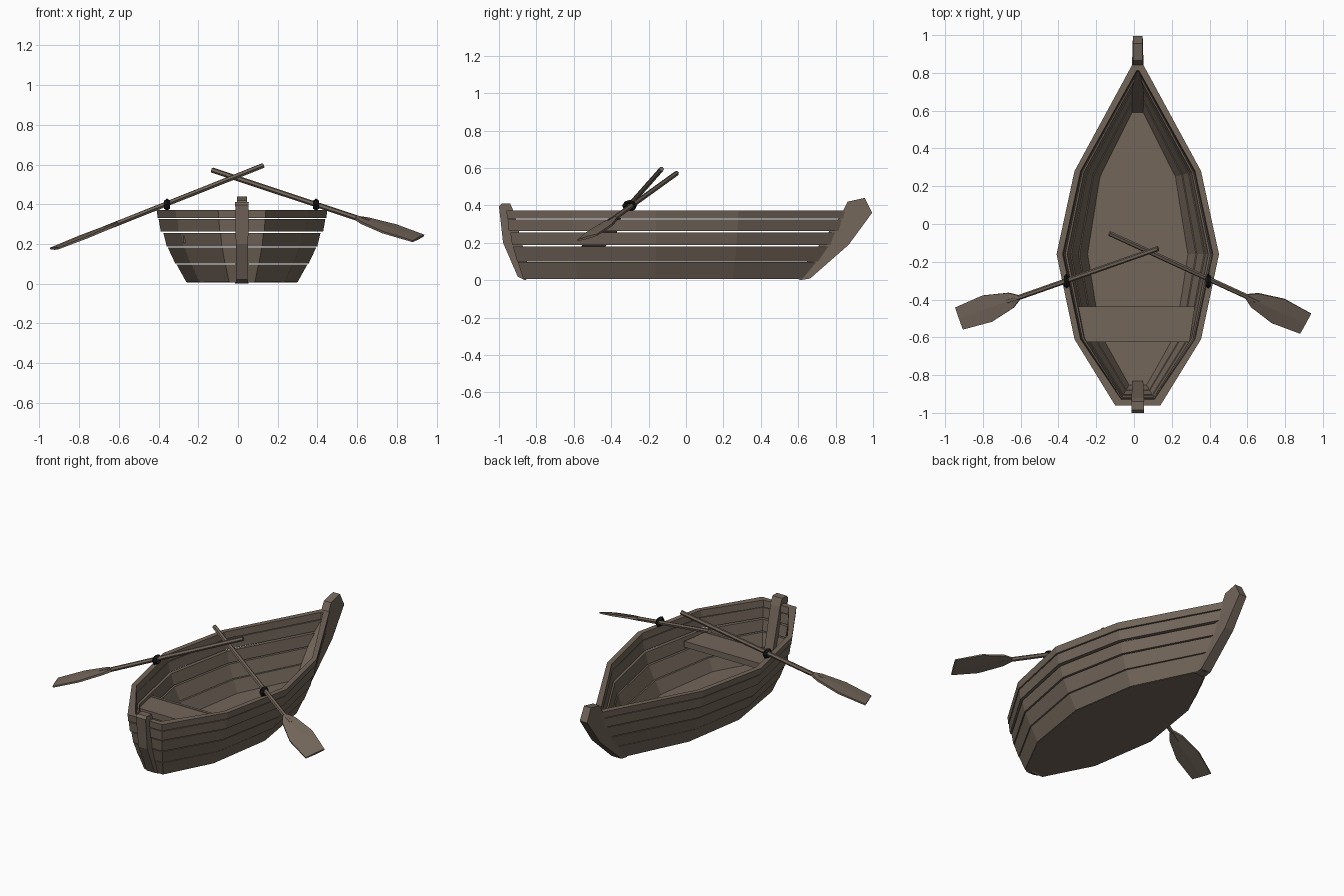
import bpy, bmesh, math
from mathutils import Vector

if "Cube" in bpy.data.objects:
    bpy.data.objects.remove(bpy.data.objects["Cube"])

CX = 0.02  # hull centre line


def material(name, rgb):
    m = bpy.data.materials.new(name)
    m.diffuse_color = (*rgb, 1)
    m.use_nodes = True
    m.node_tree.nodes["Principled BSDF"].inputs["Base Color"].default_value = m.diffuse_color
    return m


WOOD = material("weathered wood", (0.17, 0.132, 0.102))
IRON = material("black iron", (0.008, 0.008, 0.008))


def finish(name, bm, mat):
    bmesh.ops.recalc_face_normals(bm, faces=bm.faces)
    me = bpy.data.meshes.new(name)
    bm.to_mesh(me)
    bm.free()
    me.materials.append(mat)
    ob = bpy.data.objects.new(name, me)
    bpy.context.collection.objects.link(ob)
    return ob


def loft(name, rings, mat=WOOD, closed=False):
    """Skin a list of equal rings; cap the ends unless the loft is closed."""
    bm = bmesh.new()
    vs = [[bm.verts.new(p) for p in r] for r in rings]
    n = len(vs[0])
    pairs = list(zip(vs, vs[1:])) + ([(vs[-1], vs[0])] if closed else [])
    for a, b in pairs:
        for i in range(n):
            j = (i + 1) % n
            bm.faces.new((a[i], a[j], b[j], b[i]))
    if not closed:
        bm.faces.new(vs[0])
        bm.faces.new(vs[-1])
    return finish(name, bm, mat)


# Half outlines (half width, y) of the hull from bow to stern, floor and rim
LOW = [(0.015, 0.66), (0.215, 0.25), (0.28, -0.16), (0.215, -0.58), (0.065, -0.87)]
HIGH = [(0.02, 0.86), (0.335, 0.28), (0.43, -0.16), (0.335, -0.61), (0.12, -0.96)]


def outline(s, z, inset=0.0):
    """Closed hull outline at blend s between floor and rim."""
    half = []
    for i, ((w0, y0), (w1, y1)) in enumerate(zip(LOW, HIGH)):
        w = max(w0 + (w1 - w0) * s - inset, 0.006)
        y = y0 + (y1 - y0) * s
        y += inset * (-1.5 if i == 0 else 1 if i == 4 else 0)
        half.append((w, y))
    right = [Vector((CX + w, y, z)) for w, y in half]
    left = [Vector((CX - w, y, z)) for w, y in reversed(half)]
    return right + left


# Overlapping hull planks and the rim, with narrow gaps: z0, s0, z1, s1, thickness
PLANKS = [
    (0.008, 0.00, 0.097, 0.33, 0.022),
    (0.101, 0.37, 0.181, 0.62, 0.022),
    (0.187, 0.66, 0.256, 0.77, 0.022),
    (0.264, 0.86, 0.325, 0.93, 0.025),
    (0.330, 0.96, 0.372, 1.00, 0.032),
]
for k, (z0, s0, z1, s1, t) in enumerate(PLANKS):
    name = "rim" if k == 4 else f"hull_plank_{k + 1}"
    loft(name, [outline(s0, z0), outline(s1, z1),
                outline(s1, z1, t), outline(s0, z0, t)], closed=True)

# Floor
loft("floor", [outline(0, 0.006, 0.004), outline(0, 0.022, 0.004)])


def post(name, profile, w_low, w_high):
    """Side profile (y, z) made into a post that changes width with height."""
    rings = []
    for side in (-1, 1):
        rings.append([(CX + side * (w_low + (w_high - w_low) * z / 0.4), y, z)
                      for y, z in profile])
    return loft(name, rings)


# Bow stem and stern post
post("bow_stem", [(0.59, 0.02), (0.61, 0.0), (0.665, 0.01), (0.87, 0.19), (0.995, 0.36),
                  (0.955, 0.44), (0.865, 0.42), (0.83, 0.35)], 0.034, 0.025)
post("stern_post", [(-0.83, 0.02), (-0.86, 0.0), (-0.9, 0.02), (-0.978, 0.2), (-1.0, 0.395),
                    (-0.985, 0.41), (-0.94, 0.41), (-0.92, 0.365)], 0.028, 0.034)


# Seat board with a lip along both edges
def board(name, y0, y1, w0, w1, z0, z1):
    rings = [[(CX - 0.01 + sx * w, y, z) for sx, w, y in
              ((-1, w0, y0), (1, w0, y0), (1, w1, y1), (-1, w1, y1))] for z in (z0, z1)]
    return loft(name, rings)


board("seat", -0.615, -0.44, 0.285, 0.312, 0.215, 0.24)
board("seat_front_lip", -0.625, -0.608, 0.285, 0.288, 0.205, 0.243)
board("seat_back_lip", -0.455, -0.438, 0.308, 0.312, 0.205, 0.243)


def oar(side, handle, tip, across):
    """Six-sided shaft with a flat flared blade."""
    a, b = Vector(handle), Vector(tip)
    d = (b - a).normalized()
    u = Vector(across)
    u = (u - d * u.dot(d)).normalized()
    v = d.cross(u)
    shaft = []
    for t in (0, 0.76):
        c = a.lerp(b, t)
        shaft.append([c + 0.0135 * (u * math.cos(q * math.pi / 3) + v * math.sin(q * math.pi / 3))
                      for q in range(6)])
    loft(side + "_oar_shaft", shaft)
    blade = []
    for t, w, h in ((0.70, 0.013, 0.013), (0.74, 0.042, 0.011),
                    (0.86, 0.074, 0.009), (1.0, 0.062, 0.007)):
        c = a.lerp(b, t)
        blade.append([c + u * w * i + v * h * j for i, j in
                      ((-1, -0.6), (0, -1), (1, -0.6), (1, 0.6), (0, 1), (-1, 0.6))])
    loft(side + "_oar_blade", blade)


oar("right", (-0.13, -0.05, 0.572), (0.908, -0.527, 0.228), (0.055, 0.105, 0.03))
oar("left", (0.127, -0.13, 0.595), (-0.925, -0.5, 0.177), (0.045, -0.13, 0.0))

# Oar locks: chunky iron rings on the rim
for side, x in (("right", 0.393), ("left", -0.357)):
    bpy.ops.mesh.primitive_torus_add(major_segments=8, minor_segments=4, major_radius=0.026,
                                     minor_radius=0.013, location=(x, -0.302, 0.398),
                                     rotation=(0, math.pi / 2, 0))
    ob = bpy.context.object
    ob.name = side + "_oar_lock"
    ob.scale = (0.8, 1, 1.1)
    ob.data.materials.append(IRON)
